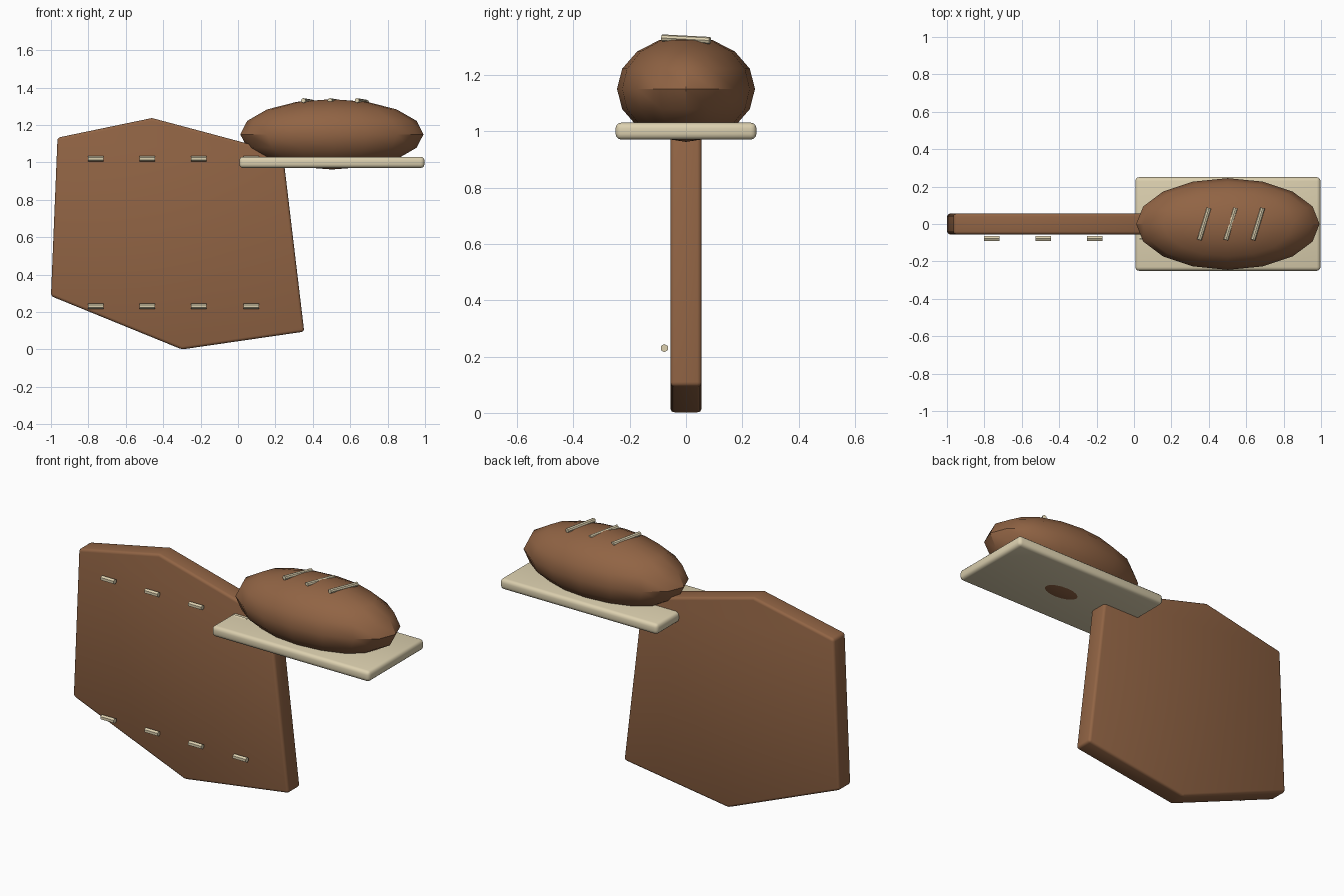
import bpy, bmesh, math
from mathutils import Vector

if "Cube" in bpy.data.objects:
    bpy.data.objects.remove(bpy.data.objects["Cube"])


def material(name, color):
    m = bpy.data.materials.new(name)
    m.diffuse_color = (*color, 1)
    m.use_nodes = True
    m.node_tree.nodes["Principled BSDF"].inputs["Base Color"].default_value = m.diffuse_color
    return m


BROWN = material("warm_brown", (0.283, 0.127, 0.058))
CREAM = material("cream", (0.716, 0.631, 0.429))


def finish(ob, name, mat, angle=35):
    ob.name = name
    ob.data.materials.append(mat)
    bpy.ops.object.select_all(action='DESELECT')
    ob.select_set(True)
    bpy.context.view_layer.objects.active = ob
    bpy.ops.object.shade_smooth_by_angle(angle=math.radians(angle))
    return ob


def round_edges(ob, width, segments=3):
    mod = ob.modifiers.new("rounding", 'BEVEL')
    mod.width = width
    mod.segments = segments
    mod.limit_method = 'ANGLE'
    bpy.context.view_layer.objects.active = ob
    bpy.ops.object.modifier_apply(modifier=mod.name)


def rod(name, a, b, radius, sides, mat):
    a, b = Vector(a), Vector(b)
    d = b - a
    bpy.ops.mesh.primitive_cylinder_add(vertices=sides, radius=radius, depth=d.length,
                                        location=(a + b) / 2)
    ob = bpy.context.object
    ob.rotation_euler = d.to_track_quat('Z', 'Y').to_euler()
    return finish(ob, name, mat)


# Irregular hide panel: outline in x/z, extruded through y
outline = [(-1.0, 0.285), (-0.3, 0.0), (0.354, 0.095), (0.24, 1.05),
           (-0.46, 1.237), (-0.965, 1.132)]
bm = bmesh.new()
face = bm.faces.new([bm.verts.new((x, -0.055, z)) for x, z in outline])
out = bmesh.ops.extrude_face_region(bm, geom=[face])
bmesh.ops.translate(bm, vec=(0, 0.11, 0),
                    verts=[v for v in out["geom"] if isinstance(v, bmesh.types.BMVert)])
bmesh.ops.recalc_face_normals(bm, faces=bm.faces)
mesh = bpy.data.meshes.new("hide_panel")
bm.to_mesh(mesh)
bm.free()
panel = bpy.data.objects.new("hide_panel", mesh)
bpy.context.collection.objects.link(panel)
round_edges(panel, 0.015)
finish(panel, "hide_panel", BROWN)

# Two rows of stitches on the front of the panel
for row, z in (("upper", 1.02), ("lower", 0.23)):
    for i, x in enumerate((-0.76, -0.485, -0.21, 0.07)):
        rod(f"{row}_stitch_{i + 1}", (x - 0.041, -0.077, z), (x + 0.041, -0.077, z),
            0.0145, 6, CREAM)

# Serving board
bpy.ops.mesh.primitive_cube_add(size=1, location=(0.502, 0, 1.0))
board = bpy.context.object
board.scale = (0.99, 0.5, 0.06)
bpy.ops.object.transform_apply(location=False, rotation=False, scale=True)
round_edges(board, 0.02)
finish(board, "serving_board", CREAM)

# Loaf resting in the board, its underside just breaking through
bpy.ops.mesh.primitive_uv_sphere_add(segments=16, ring_count=8, radius=1,
                                     location=(0.502, 0, 1.15))
loaf = bpy.context.object
loaf.scale = (0.49, 0.245, 0.188)
bpy.ops.object.transform_apply(location=False, rotation=False, scale=True)
finish(loaf, "loaf", BROWN)

# Slanted score marks on top of the loaf
for i, x in enumerate((0.375, 0.517, 0.662)):
    rod(f"score_mark_{i + 1}", (x - 0.026, -0.085, 1.331), (x + 0.026, 0.085, 1.322),
        0.0125, 8, CREAM)
